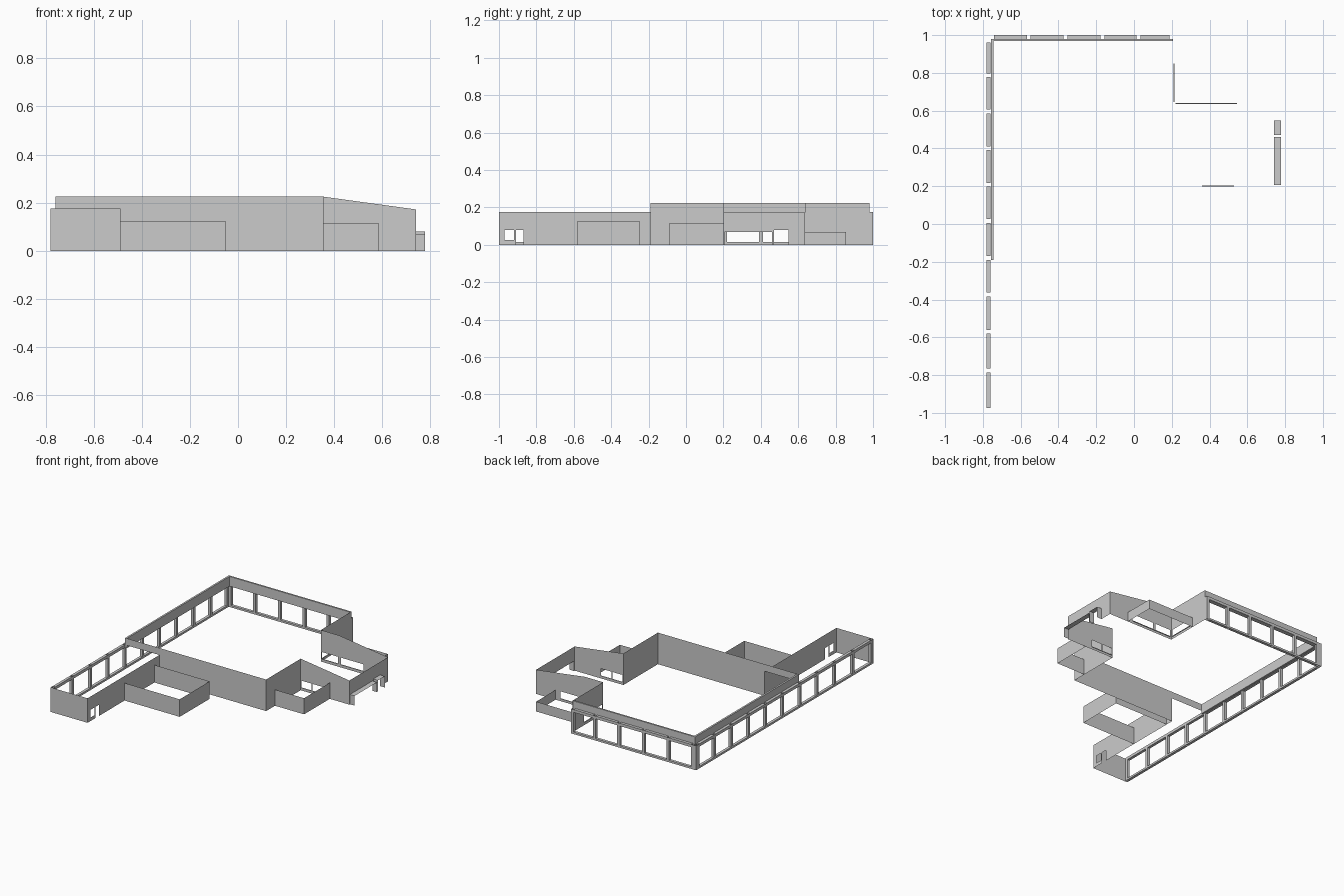
import bpy, bmesh

if "Cube" in bpy.data.objects:
    bpy.data.objects.remove(bpy.data.objects["Cube"])


def finish(name, bm):
    bmesh.ops.remove_doubles(bm, verts=bm.verts, dist=1e-5)
    mesh = bpy.data.meshes.new(name)
    bm.to_mesh(mesh)
    bm.free()
    ob = bpy.data.objects.new(name, mesh)
    bpy.context.collection.objects.link(ob)
    return ob


def wall(name, a, b, h0, h1=None, z=0.0, holes=()):
    """Thin upright sheet from a to b; holes are (start, end, sill, head) measured along it."""
    h1 = h0 if h1 is None else h1
    length = ((b[0] - a[0]) ** 2 + (b[1] - a[1]) ** 2) ** 0.5
    bm = bmesh.new()

    def point(u, zz):
        t = u / length
        return bm.verts.new((a[0] + (b[0] - a[0]) * t, a[1] + (b[1] - a[1]) * t, zz))

    def top(u):
        return h0 + (h1 - h0) * u / length

    cuts = sorted({0.0, length, *[h[0] for h in holes], *[h[1] for h in holes]})
    for u, v in zip(cuts, cuts[1:]):
        hole = next((h for h in holes if h[0] <= u + 1e-6 and v <= h[1] + 1e-6), None)
        bands = [(z, z, top(u), top(v))]
        if hole:
            bands = [(z, z, hole[2], hole[2]), (hole[3], hole[3], top(u), top(v))]
        for b0, b1, t0, t1 in bands:
            if t0 - b0 > 1e-5:
                bm.faces.new((point(u, b0), point(v, b1), point(v, t1), point(u, t0)))
    return finish(name, bm)


def box(name, lo, hi, skip=()):
    """Box between two corners; skip drops faces pointing along the given directions."""
    bm = bmesh.new()
    bmesh.ops.create_cube(bm, size=1)
    for v in bm.verts:
        v.co = [(lo[i] + hi[i]) / 2 + v.co[i] * (hi[i] - lo[i]) for i in range(3)]
    bm.normal_update()
    dirs = {'+x': (1, 0, 0), '-x': (-1, 0, 0), '+z': (0, 0, 1), '-z': (0, 0, -1)}
    gone = [f for f in bm.faces if any(sum(f.normal[i] * dirs[s][i] for i in range(3)) > 0.9 for s in skip)]
    bmesh.ops.delete(bm, geom=gone, context='FACES')
    return finish(name, bm)


HI, MID = 0.225, 0.175
W = 0.02  # post width

# Front entrance wing
wall("wing_front_wall", (-0.78, -1), (-0.488, -1), MID)
wall("wing_side_wall", (-0.488, -1), (-0.488, -0.19), MID,
     holes=[(0.03, 0.08, 0.025, 0.08), (0.09, 0.13, 0, 0.08)])

# Low front annex
wall("annex_front", (-0.488, -0.583), (-0.052, -0.583), 0.125)
wall("annex_side", (-0.052, -0.583), (-0.052, -0.246), 0.125)
wall("annex_back", (-0.052, -0.246), (-0.488, -0.246), 0.125)

# Main hall front, with a header over the passage into the wing
wall("hall_front_header", (-0.757, -0.19), (-0.488, -0.19), HI, z=MID)
wall("hall_front_wall", (-0.488, -0.19), (0.355, -0.19), HI)
wall("hall_right_wall", (0.355, -0.19), (0.355, 0.2), HI)

# Right bay with sloping wall tops
wall("bay_front_wall", (0.355, 0.2), (0.74, 0.2), HI, 0.172,
     holes=[(0.005, 0.085, 0.02, 0.07), (0.095, 0.175, 0.02, 0.07)])
wall("bay_right_wall", (0.74, 0.2), (0.74, 0.635), 0.172,
     holes=[(0.007, 0.26, 0, 0.07), (0.27, 0.347, 0, 0.08)])
wall("bay_back_wall", (0.74, 0.635), (0.355, 0.635), 0.172, HI,
     holes=[(0.195, 0.37, 0.02, 0.07)])
wall("hall_step_wall", (0.355, 0.635), (0.21, 0.635), HI,
     holes=[(0.01, 0.135, 0.02, 0.07)])
wall("hall_rear_right_wall", (0.21, 0.635), (0.21, 0.98), HI,
     holes=[(0.01, 0.215, 0.02, 0.07)])

# Window sills of the bay
box("bay_front_sill", (0.36, 0.198, 0.017), (0.53, 0.203, 0.02))
box("bay_back_sill", (0.22, 0.634, 0.017), (0.545, 0.64, 0.02))
box("rear_right_sill", (0.209, 0.645, 0.017), (0.215, 0.85, 0.02))

# Two door hoods on the right, open front, back and below
box("wide_door_hood", (0.74, 0.207, 0), (0.777, 0.46, 0.07), ('+x', '-x', '-z'))
box("narrow_door_hood", (0.74, 0.47, 0), (0.777, 0.547, 0.08), ('+x', '-x', '-z'))

# Low yards before and behind the bay
wall("front_yard_front", (0.355, -0.09), (0.585, -0.09), 0.115)
wall("front_yard_side", (0.585, -0.09), (0.585, 0.2), 0.115)
wall("rear_yard_back", (0.21, 0.855), (0.585, 0.855), 0.07)
wall("rear_yard_side", (0.585, 0.855), (0.585, 0.635), 0.07)

# High fascia over the glazing
box("left_fascia", (-0.758, -0.19, 0.155), (-0.745, 0.98, HI))
box("back_fascia", (-0.745, 0.968, 0.155), (0.207, 0.98, HI))


# Glazed screens: hollow posts with rails between them
def screen(name, along_y, posts, end, base):
    def part(label, s, e, z0, z1, skip=()):
        if e - s < 0.003:
            return
        if along_y:
            box(label, (base, s, z0), (base + W, e, z1), skip)
        else:
            box(label, (s, base, z0), (e, base + W, z1), skip)

    for i, p in enumerate(posts):
        part(f"{name}_post_{i}", p - W / 2, p + W / 2, 0, MID, ('+z', '-z'))
        stop = posts[i + 1] - W / 2 if i + 1 < len(posts) else end
        part(f"{name}_sill_{i}", p + W / 2, stop, 0, 0.014)
        part(f"{name}_head_{i}", p + W / 2, stop, 0.155, MID)


screen("left_screen", True,
       [-0.985, -0.776, -0.57, -0.373, -0.18, 0.016, 0.208, 0.401, 0.595, 0.787, 0.971], 0.981, -0.78)
screen("back_screen", False, [-0.75, -0.557, -0.362, -0.167, 0.024, 0.197], 0.207, 0.98)
box("corner_post", (-0.78, 0.98, 0), (-0.76, 1.0, MID), ('+z', '-z'))
